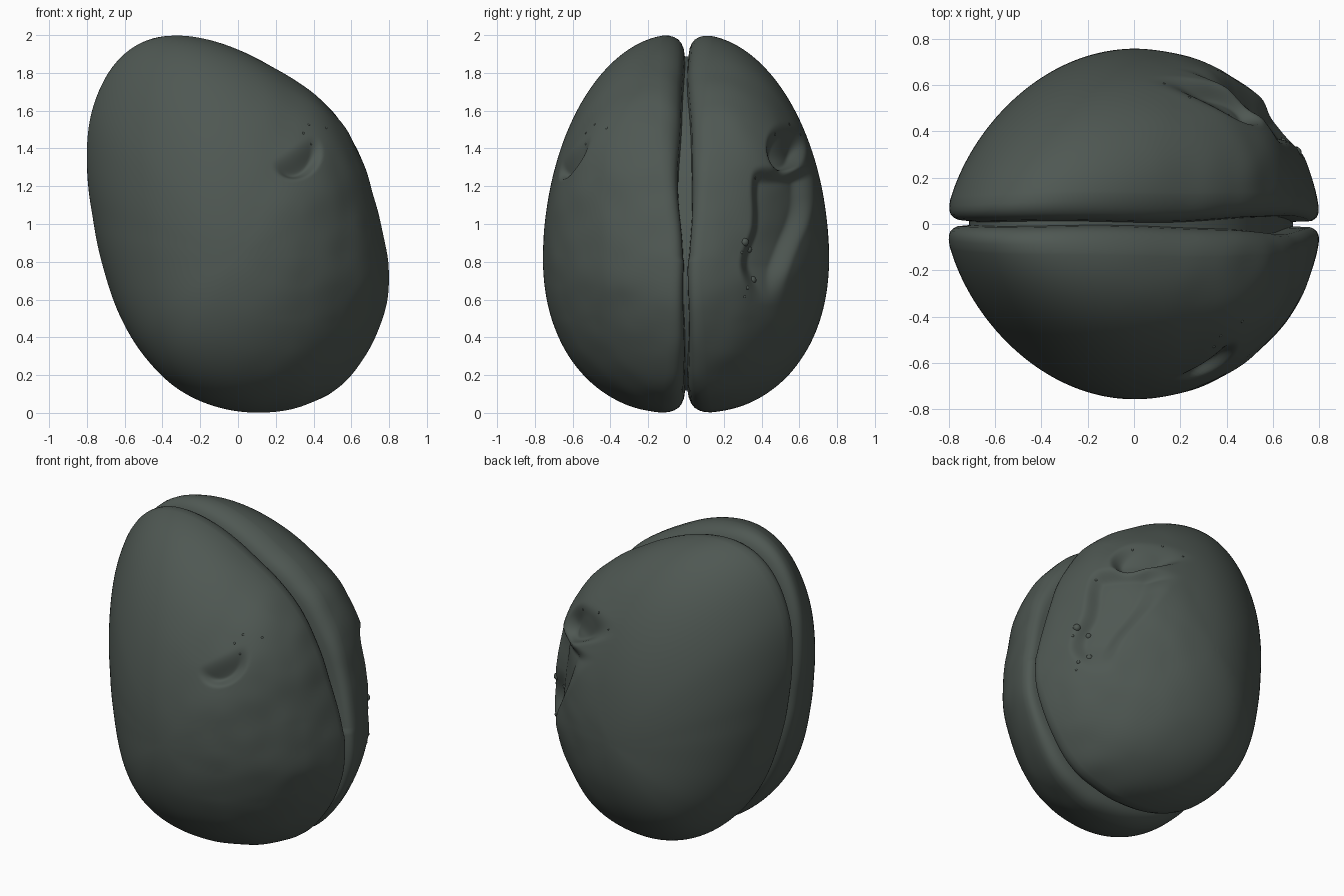
import bpy, bmesh, math
from mathutils import Vector, noise

if "Cube" in bpy.data.objects:
    bpy.data.objects.remove(bpy.data.objects["Cube"])

H, CZ, NT = 0.757, 0.82, 320
OUT = [(.805, .68), (.775, .92), (.71, 1.16), (.62, 1.4), (.51, 1.57), (.35, 1.72), (.17, 1.83),
       (-.04, 1.935), (-.2, 1.985), (-.4, 2.002), (-.55, 1.955), (-.67, 1.85), (-.76, 1.68), (-.8, 1.53),
       (-.81, 1.37), (-.8, 1.18), (-.77, 1.0), (-.71, .75), (-.62, .51), (-.47, .28), (-.28, .11),
       (-.13, .04), (.14, 0), (.4, .05), (.54, .13), (.64, .24), (.74, .42)]

stone = bpy.data.materials.new("dark grey green")
stone.diffuse_color = (.078, .097, .086, 1)
stone.use_nodes = True
stone.node_tree.nodes["Principled BSDF"].inputs["Base Color"].default_value = stone.diffuse_color


def sstep(a, b, v):
    t = min(1, max(0, (v - a) / (b - a)))
    return t * t * (3 - 2 * t)


# front outline as a smooth periodic radius around the centre
polar = sorted((math.atan2(z - CZ, x) % math.tau, math.hypot(x, z - CZ)) for x, z in OUT)
P = [(a - math.tau, r) for a, r in polar[-3:]] + polar + [(a + math.tau, r) for a, r in polar[:3]]


def raw_radius(a):
    a %= math.tau
    i = next(k for k in range(1, len(P) - 2) if P[k][0] <= a <= P[k + 1][0])
    (a0, r0), (a1, r1), (a2, r2), (a3, r3) = P[i - 1:i + 3]
    h = a2 - a1
    m1, m2 = (r2 - r0) / (a2 - a0) * h, (r3 - r1) / (a3 - a1) * h
    t = (a - a1) / h
    return ((2*t**3 - 3*t*t + 1) * r1 + (t**3 - 2*t*t + t) * m1
            + (3*t*t - 2*t**3) * r2 + (t**3 - t*t) * m2)


RAD = [sum(raw_radius(math.tau * i / NT + d * .03) for d in (-2, -1, 0, 1, 2)) / 5 for i in range(NT)]


def finish(bm, name, angle=50):
    bmesh.ops.recalc_face_normals(bm, faces=bm.faces)
    me = bpy.data.meshes.new(name)
    bm.to_mesh(me)
    bm.free()
    ob = bpy.data.objects.new(name, me)
    bpy.context.collection.objects.link(ob)
    me.materials.append(stone)
    bpy.ops.object.select_all(action='DESELECT')
    ob.select_set(True)
    bpy.context.view_layer.objects.active = ob
    bpy.ops.object.shade_smooth_by_angle(angle=math.radians(angle))
    return ob


def front_dent(p):
    # crescent hollow, deepest at its lower right lip
    dx, dz = p.x - .30, p.z - 1.38
    r = math.hypot(dx, dz)
    return .055 * sstep(.15, .095, r) * sstep(-.03, .11, .55 * dx - .83 * dz)


def back_dent(p):
    if p.x < 0:
        return 0
    # small hollow fading out upwards, with a shelf at its lower end
    r = math.hypot((p.y - .53) / .095, (p.z - 1.41) / .13)
    d = .075 * sstep(1.15, .55, r) * sstep(1.56, 1.38, p.z)
    # long curved hollow, narrowing downwards
    t = sstep(.6, 1.15, p.z)
    left = .33 + .06 * sstep(1.0, 1.25, p.z) + .03 * math.sin(p.z * 14)
    right = .50 + .165 * t
    d += .065 * (sstep(left - .02, left + .06, p.y) * sstep(right + .015, right - .07, p.y)
                 * sstep(.57, .78, p.z) * sstep(1.305, 1.24, p.z))
    return d


def half_shell(name, side, dent):
    bm = bmesh.new()
    # rim rounding into the seam (offset from seam, inset), then the domed flank
    lip = [(0, .2), (0, .12), (.006, .08), (.018, .05), (.035, .028), (.06, .013), (.085, .005)]
    dome = [(.12 + (H - .12) * math.sin(math.pi / 2 * k / 100), 0) for k in range(100)]
    rings = []
    for k, (y0, inset) in enumerate(lip + dome):
        ring = []
        for i in range(NT):
            a = math.tau * i / NT
            s2 = math.sin(a) ** 2
            # the lip is broad at top and bottom, tight along the sides
            tight = s2 + (1 - s2) * (.5 if math.cos(a) > 0 else .62)
            ye = y0 * tight if k < len(lip) else H - (H - y0) * (H - .12 * tight) / (H - .12)
            gap = .010 + .026 * math.exp(-((a - .62) / .5) ** 2)
            gap += .006 * math.sin(5 * a + side) * math.sin(3 * a)
            y = ye + gap * (1 if k < len(lip) else sstep(.4, .12, y0))
            n = 1.95 + .19 * sstep(.2, -.8, math.sin(a)) * s2
            off = .015 + .055 * s2
            u = min(1, max(0, (y - off) / (H - off)))
            rho = max(0, 1 - u ** n) ** (1 / n)
            r = RAD[i] * rho - inset * (tight if inset < .1 else 1)
            z = r * math.sin(a)
            # the egg leans at the seam and stands upright towards its flanks
            p = Vector((r * math.cos(a) + .23 * z * u, side * y, CZ + z))
            d = (p - Vector((0, 0, .9))).normalized()
            push = dent(p)
            if k >= 3:
                push += .006 * sstep(-.2, .6, p.x) * noise.noise(p * 6)
            ring.append(bm.verts.new(p - d * push))
        rings.append(ring)
    for a, b in zip(rings, rings[1:]):
        for i in range(NT):
            j = (i + 1) % NT
            bm.faces.new((a[i], a[j], b[j], b[i]))
    pole = bm.verts.new((0, side * H, CZ))
    for i in range(NT):
        bm.faces.new((rings[-1][i], rings[-1][(i + 1) % NT], pole))
    return finish(bm, name)


front = half_shell("front_half", -1, front_dent)
back = half_shell("back_half", 1, back_dent)

# seam floor between the halves
bm = bmesh.new()
loops = [[bm.verts.new(((RAD[i] - .12) * math.cos(math.tau * i / NT), y,
                        CZ + (RAD[i] - .12) * math.sin(math.tau * i / NT))) for i in range(NT)]
         for y in (-.06, 0, .06)]
for a, b in zip(loops, loops[1:]):
    for i in range(NT):
        j = (i + 1) % NT
        bm.faces.new((a[i], a[j], b[j], b[i]))
bm.faces.new(loops[0])
bm.faces.new(loops[-1])
finish(bm, "seam_floor")


# little grains and lumps sitting on the surface
def grains(name, shell, spots):
    bm = bmesh.new()
    for y, z, r in spots:
        v = min((v for v in shell.data.vertices if v.co.x > 0 and abs(v.co.y) > .12),
                key=lambda v: (v.co.y - y) ** 2 + (v.co.z - z) ** 2)
        made = bmesh.ops.create_icosphere(bm, subdivisions=2, radius=r)
        bmesh.ops.translate(bm, verts=made['verts'], vec=v.co - v.normal * r * .5)
    finish(bm, name, 80)


grains("front_grains", front, [(-.53, 1.48, .008), (-.48, 1.53, .008), (-.42, 1.51, .008), (-.53, 1.42, .007)])
grains("back_grains", back, [(.47, 1.47, .008), (.55, 1.53, .008), (.61, 1.47, .007), (.37, 1.24, .009),
                             (.32, .90, .024), (.34, .86, .02), (.30, .85, .009),
                             (.36, .70, .022), (.33, .67, .012), (.31, .62, .008)])
